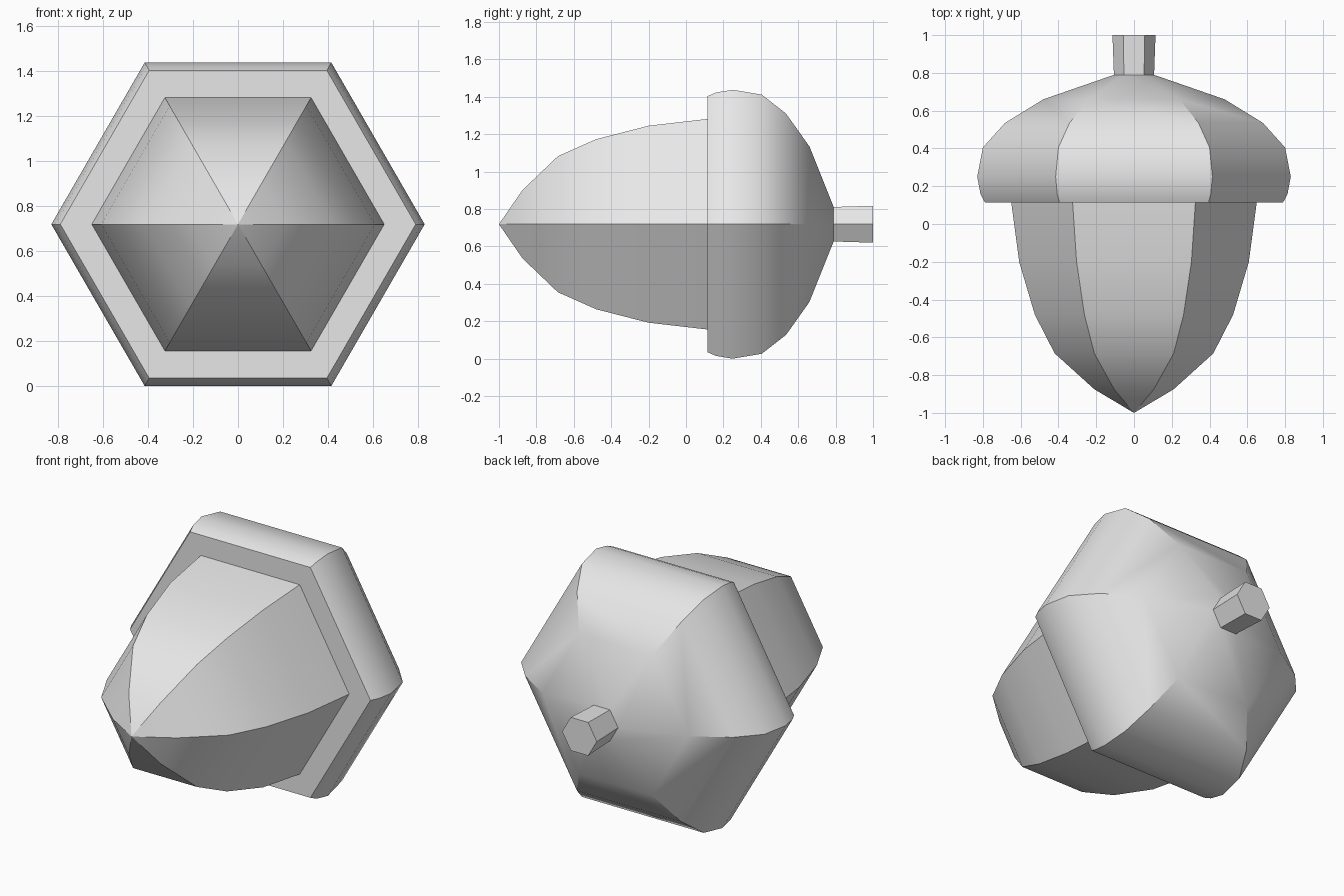
import bpy, bmesh, math

if "Cube" in bpy.data.objects:
    bpy.data.objects.remove(bpy.data.objects["Cube"], do_unlink=True)

SIDES = 6
RADIUS = 0.83
AXIS_Z = RADIUS * math.cos(math.pi / SIDES)  # rests on one flat side

grey = bpy.data.materials.new("light_grey")
grey.use_nodes = True
grey.diffuse_color = (0.8, 0.8, 0.8, 1)
grey.node_tree.nodes["Principled BSDF"].inputs["Base Color"].default_value = (0.8, 0.8, 0.8, 1)


def lathe(name, profile):
    """Six-sided solid around the y axis from (y, corner radius) pairs."""
    bm = bmesh.new()
    rings = []
    for y, r in profile:
        if r == 0:
            rings.append([bm.verts.new((0, y, AXIS_Z))] * SIDES)
            continue
        angles = [math.tau * i / SIDES for i in range(SIDES)]
        rings.append([bm.verts.new((r * math.cos(a), y, AXIS_Z + r * math.sin(a))) for a in angles])
    for a, b in zip(rings, rings[1:]):
        for i in range(SIDES):
            j = (i + 1) % SIDES
            bm.faces.new(list(dict.fromkeys((a[i], a[j], b[j], b[i]))))
    for ring in (rings[0], rings[-1]):
        if len(set(ring)) == SIDES:
            bm.faces.new(ring)
    bmesh.ops.recalc_face_normals(bm, faces=bm.faces)
    mesh = bpy.data.meshes.new(name)
    bm.to_mesh(mesh)
    bm.free()
    mesh.materials.append(grey)
    obj = bpy.data.objects.new(name, mesh)
    bpy.context.collection.objects.link(obj)
    bpy.ops.object.select_all(action='DESELECT')
    obj.select_set(True)
    bpy.context.view_layer.objects.active = obj
    bpy.ops.object.shade_smooth_by_angle(angle=math.radians(30))
    return obj


# Pointed nut body, tip towards the front
lathe("nut", [(-1, 0), (-0.875, 0.21), (-0.685, 0.42), (-0.48, 0.525),
              (-0.2, 0.608), (0.115, 0.65)])

# Domed cap with a flat rim facing the nut
lathe("cap", [(0.115, 0.79), (0.16, 0.813), (0.25, RADIUS), (0.405, 0.80),
              (0.535, 0.683), (0.66, 0.48), (0.79, 0.105)])

# Slightly flared stem at the back
lathe("stem", [(0.78, 0.106), (1, 0.114)])
